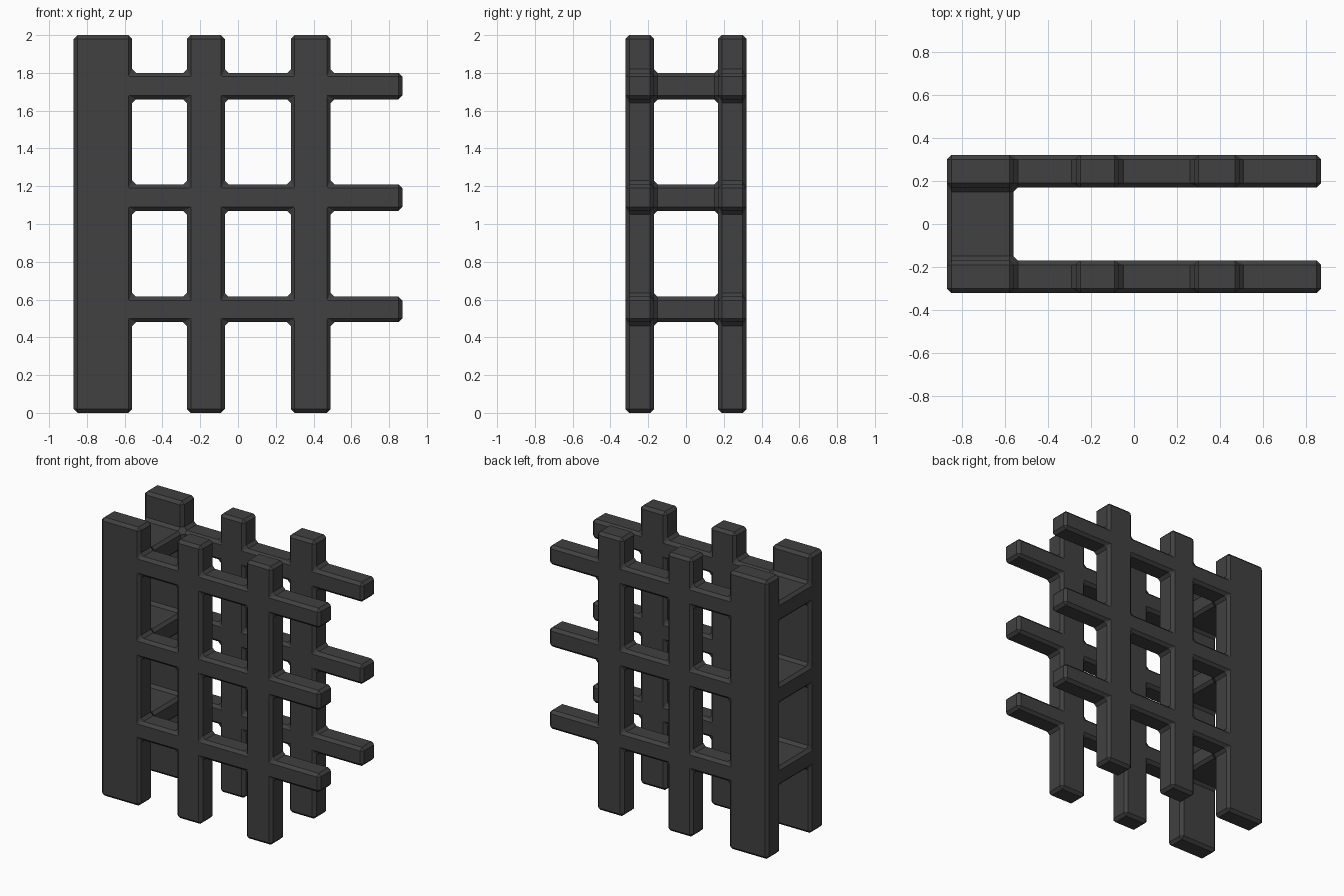
import bpy, bmesh

if "Cube" in bpy.data.objects:
    bpy.data.objects.remove(bpy.data.objects["Cube"])

# Break lines of the lattice along each axis
XS = [-0.87, -0.56, -0.27, -0.07, 0.28, 0.49, 0.87]
YS = [-0.32, -0.17, 0.17, 0.32]
ZS = [0.0, 0.48, 0.615, 1.07, 1.21, 1.66, 1.80, 2.0]
POSTS, RAILS, SIDES = {0, 2, 4}, {1, 3, 5}, {0, 2}


def filled(i, j, k):
    if not (0 <= i < len(XS) - 1 and 0 <= j < len(YS) - 1 and 0 <= k < len(ZS) - 1):
        return False
    if j in SIDES:                       # front and back grilles
        return i in POSTS or k in RAILS
    return i == 0 and k in RAILS         # cross bars joining the wide posts


# Fused lattice skin: one face wherever a filled cell meets an empty one
bm = bmesh.new()
verts = {}


def vert(key):
    if key not in verts:
        verts[key] = bm.verts.new((XS[key[0]], YS[key[1]], ZS[key[2]]))
    return verts[key]


for i in range(len(XS) - 1):
    for j in range(len(YS) - 1):
        for k in range(len(ZS) - 1):
            if not filled(i, j, k):
                continue
            for axis in range(3):
                for side in (0, 1):
                    n = [i, j, k]
                    n[axis] += 2 * side - 1
                    if filled(*n):
                        continue
                    u, v = (axis + 1) % 3, (axis + 2) % 3
                    loop = []
                    for a, b in ((0, 0), (1, 0), (1, 1), (0, 1)):
                        c = [i, j, k]
                        c[axis] += side
                        c[u] += a
                        c[v] += b
                        loop.append(vert(tuple(c)))
                    bm.faces.new(loop if side else loop[::-1])

mesh = bpy.data.meshes.new("lattice_frame")
bm.to_mesh(mesh)
bm.free()
frame = bpy.data.objects.new("lattice_frame", mesh)
bpy.context.collection.objects.link(frame)

# Chamfer on every outer and inner edge
bev = frame.modifiers.new("chamfer", 'BEVEL')
bev.width = 0.02
bev.segments = 1
bev.limit_method = 'ANGLE'
bev.angle_limit = 0.7

mat = bpy.data.materials.new("dark grey")
mat.diffuse_color = (0.052, 0.052, 0.052, 1)
mat.use_nodes = True
mat.node_tree.nodes["Principled BSDF"].inputs["Base Color"].default_value = mat.diffuse_color
mesh.materials.append(mat)
